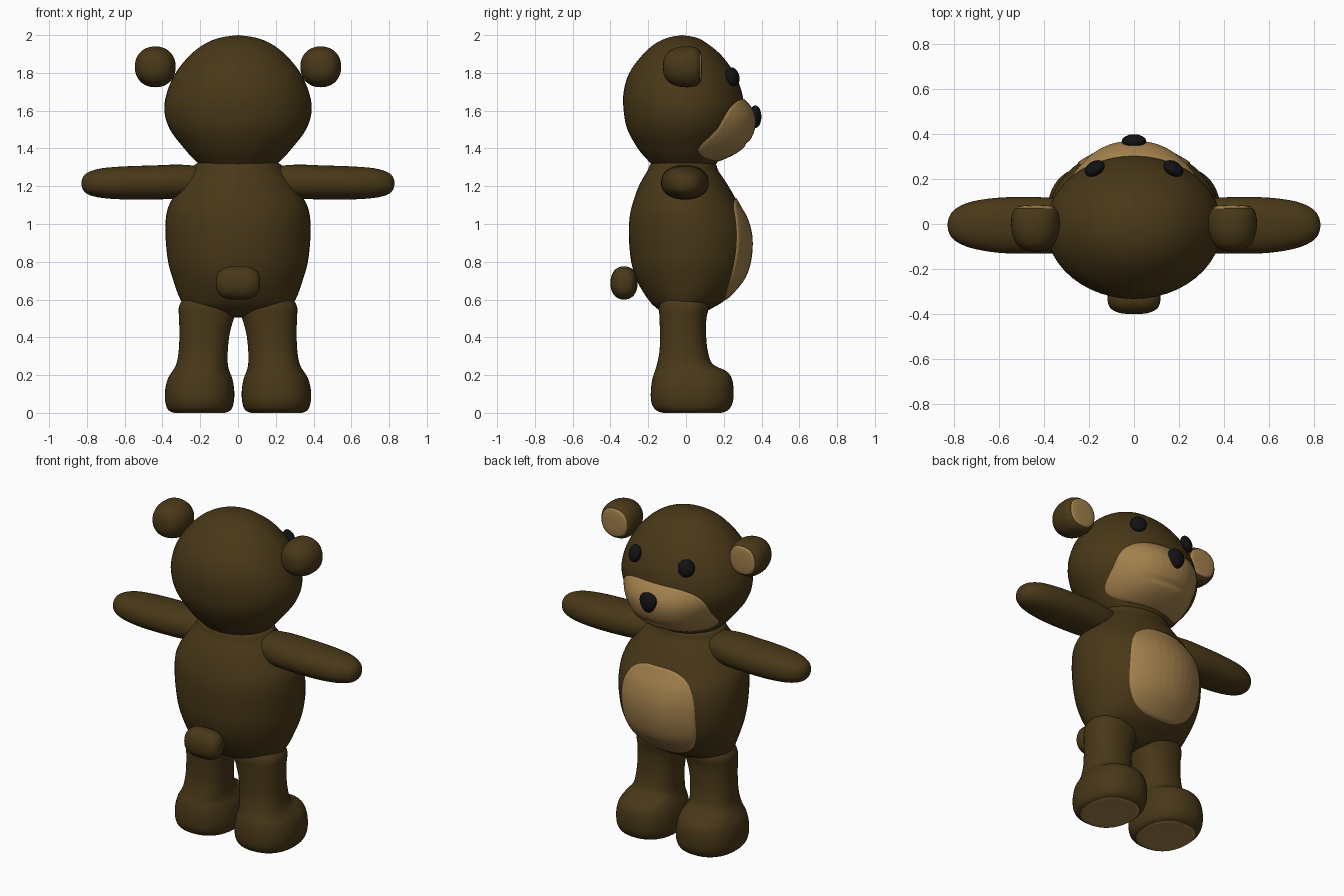
import bpy, bmesh, math
from mathutils import Vector, Matrix
from mathutils.bvhtree import BVHTree

if "Cube" in bpy.data.objects:
    bpy.data.objects.remove(bpy.data.objects["Cube"])


def material(name, rgb):
    m = bpy.data.materials.new(name)
    m.diffuse_color = (*rgb, 1)
    m.use_nodes = True
    m.node_tree.nodes["Principled BSDF"].inputs["Base Color"].default_value = m.diffuse_color
    return m


BROWN = material("brown fur", (0.067, 0.040, 0.009))
TAN = material("tan fur", (0.36, 0.215, 0.072))
BLACK = material("black plastic", (0.006, 0.006, 0.007))


def finish(name, bm, mats, mirror=False):
    bmesh.ops.recalc_face_normals(bm, faces=bm.faces)
    me = bpy.data.meshes.new(name)
    bm.to_mesh(me)
    me.shade_smooth()
    ob = bpy.data.objects.new(name, me)
    bpy.context.collection.objects.link(ob)
    for m in mats:
        me.materials.append(m)
    if mirror:
        ob.modifiers.new("mirror", 'MIRROR')
    return ob


def superpoint(a, n):
    c, s = math.cos(a), math.sin(a)
    return (math.copysign(abs(c) ** (2 / n), c), math.copysign(abs(s) ** (2 / n), s))


def spline(pts, steps):
    """Catmull-Rom through rows of numbers."""
    out = []
    for i in range(len(pts) - 1):
        p0, p1, p2, p3 = (pts[max(0, min(len(pts) - 1, i + k))] for k in (-1, 0, 1, 2))
        for j in range(steps):
            t = j / steps
            out.append([0.5 * (2 * b + (c - a) * t + (2 * a - 5 * b + 4 * c - d) * t * t
                               + (3 * b - a - 3 * c + d) * t ** 3)
                        for a, b, c, d in zip(p0, p1, p2, p3)])
    return out + [list(pts[-1])]


def loft(axis, pts, n=2.0, seg=48, steps=5):
    """Rings (s, a_low, a_high, b_low, b_high) along an axis."""
    bm = bmesh.new()
    rings = []
    for s, a0, a1, b0, b1 in spline(pts, steps):
        ring = []
        for k in range(seg):
            u, v = superpoint(2 * math.pi * k / seg, n)
            a = (a0 + a1) / 2 + max(0, a1 - a0) / 2 * u
            b = (b0 + b1) / 2 + max(0, b1 - b0) / 2 * v
            ring.append(bm.verts.new({'x': (s, a, b), 'y': (a, s, b), 'z': (a, b, s)}[axis]))
        rings.append(ring)
    for r, q in zip(rings, rings[1:]):
        for k in range(seg):
            bm.faces.new((r[k], r[(k + 1) % seg], q[(k + 1) % seg], q[k]))
    bmesh.ops.remove_doubles(bm, verts=bm.verts, dist=0.0002)
    bmesh.ops.holes_fill(bm, edges=bm.edges, sides=0)
    return bm


def patch(name, base, cx, cz, hw, hh, n, bulge=lambda x, z, r: 0, mirror=False, rows=20, seg=72):
    """Tan plate laid on the +y side of a base surface."""
    tree = BVHTree.FromBMesh(base)
    bm = bmesh.new()
    prev = None
    for i in range(rows + 2):
        r = min(i, rows) / rows
        ring = []
        for k in range(seg):
            u, v = superpoint(2 * math.pi * k / seg, n)
            x, z = cx + hw * r * u, cz + hh * r * v
            hit = tree.ray_cast(Vector((x, 2, z)), Vector((0, -1, 0)))[0]
            y = hit.y if hit else 0.1
            y += 0.006 + bulge(x, z, r) if i <= rows else -0.01
            ring.append(bm.verts.new((x, y, z)))
        if prev:
            for k in range(seg):
                bm.faces.new((prev[k], prev[(k + 1) % seg], ring[(k + 1) % seg], ring[k]))
        prev = ring
    bmesh.ops.remove_doubles(bm, verts=bm.verts, dist=0.0001)
    bmesh.ops.recalc_face_normals(bm, faces=bm.faces)
    ob = finish(name, bm, [TAN], mirror)
    if sum(p.normal.y for p in ob.data.polygons) < 0:
        ob.data.flip_normals()
    return ob


def ellipsoid(name, loc, size, mat, rot=None, mirror=False, taper=0.0):
    bm = bmesh.new()
    bmesh.ops.create_uvsphere(bm, u_segments=32, v_segments=20, radius=1)
    for v in bm.verts:
        v.co.x *= 1 + taper * v.co.z
    m = Matrix.Translation(loc) @ (rot or Matrix()) @ Matrix.Diagonal((*size, 1))
    bmesh.ops.transform(bm, matrix=m, verts=bm.verts)
    return finish(name, bm, [mat], mirror)


def sym(rows):
    return [(z, -x, x, y0, y1) for z, x, y0, y1 in rows]


# Head
head = loft('z', sym([
    (1.26, .10, -.10, .09), (1.30, .18, -.165, .145), (1.34, .23, -.205, .175),
    (1.40, .285, -.255, .22), (1.50, .36, -.31, .28), (1.60, .39, -.33, .305),
    (1.70, .375, -.33, .295), (1.80, .33, -.30, .255), (1.89, .258, -.235, .19),
    (1.95, .182, -.17, .12), (1.985, .10, -.10, .06), (2.0, 0, -.02, -.02)]))
finish("head", head, [BROWN])


# Muzzle with a shallow mouth crease
def muzzle_bulge(x, z, r):
    t = (z - 1.5) / .165
    crease = 0.014 * math.exp(-((z - 1.425 - 0.4 * x * x) / .012) ** 2) * max(0, 1 - (x / .2) ** 2)
    return 0.078 * (1 - r ** 3) * (1 - 0.35 * t) - crease * (1 - r)


patch("muzzle", head, 0, 1.497, .287, .165, 3.0, muzzle_bulge, rows=28)

# Body and belly
body = loft('z', sym([
    (.505, 0, -.02, -.02), (.515, .15, -.09, .06), (.55, .26, -.15, .13), (.60, .305, -.20, .21),
    (.70, .342, -.26, .30), (.80, .37, -.29, .338), (.92, .383, -.302, .347),
    (1.02, .383, -.30, .325), (1.10, .365, -.285, .282), (1.20, .305, -.25, .225),
    (1.28, .245, -.205, .172), (1.33, .20, -.17, .14), (1.37, 0, -.02, -.02)]))
finish("body", body, [BROWN])
patch("belly", body, 0, .867, .25, .267, 2.7)

# Arms
finish("arm", loft('x', [
    (.15, -.09, .08, 1.15, 1.30), (.30, -.125, .11, 1.135, 1.314), (.45, -.132, .12, 1.13, 1.31),
    (.60, -.128, .117, 1.13, 1.305), (.72, -.108, .10, 1.138, 1.295), (.79, -.078, .07, 1.155, 1.275),
    (.82, -.045, .035, 1.18, 1.25), (.83, -.005, -.005, 1.215, 1.215)], n=2.2), [BROWN], True)

# Legs with feet, tan soles on the flat underside
leg = loft('z', [
    (.001, .20, .20, .03, .03), (.001, .10, .30, -.08, .15), (.002, .062, .345, -.13, .195),
    (.02, .035, .372, -.165, .228), (.06, .022, .385, -.184, .248), (.12, .020, .386, -.186, .252),
    (.18, .03, .372, -.178, .243), (.22, .045, .348, -.165, .215), (.26, .054, .326, -.153, .14),
    (.33, .054, .314, -.14, .115), (.42, .044, .31, -.138, .106), (.50, .022, .312, -.14, .108),
    (.57, .0, .31, -.14, .12), (.64, .06, .26, -.10, .09)], n=2.3)
bmesh.ops.recalc_face_normals(leg, faces=leg.faces)
for f in leg.faces:
    f.material_index = int(f.normal.z < -0.9 and f.calc_center_median().z < 0.004)
finish("leg", leg, [BROWN, TAN], True)

# Ears
ear = loft('y', [(y, .438 - r, .438 + r, 1.832 - r, 1.832 + r) for y, r in (
    (-.122, 0), (-.116, .045), (-.09, .082), (-.04, .104), (.015, .108),
    (.05, .102), (.07, .086), (.077, .05), (.078, 0))], n=2.15)
finish("ear", ear, [BROWN], True)
patch("inner_ear", ear, .436, 1.832, .084, .084, 2.3, mirror=True, rows=10, seg=48)

# Eyes, nose, tail
ellipsoid("eye", (.175, .247, 1.78), (.048, .03, .051), BLACK,
          Matrix.Rotation(math.radians(-30), 4, 'Z') @ Matrix.Rotation(math.radians(16), 4, 'X'), True)
ellipsoid("nose", (0, .367, 1.568), (.053, .032, .06), BLACK, taper=0.25)
tail = loft('x', [(s, -.328 - .072 * r, -.328 + .072 * r, .688 - .088 * r, .688 + .088 * r)
                  for s, r in ((-.118, 0), (-.114, .4), (-.098, .72), (-.06, .95), (0, 1),
                               (.06, .95), (.098, .72), (.114, .4), (.118, 0))], n=2.2)
finish("tail", tail, [BROWN])
